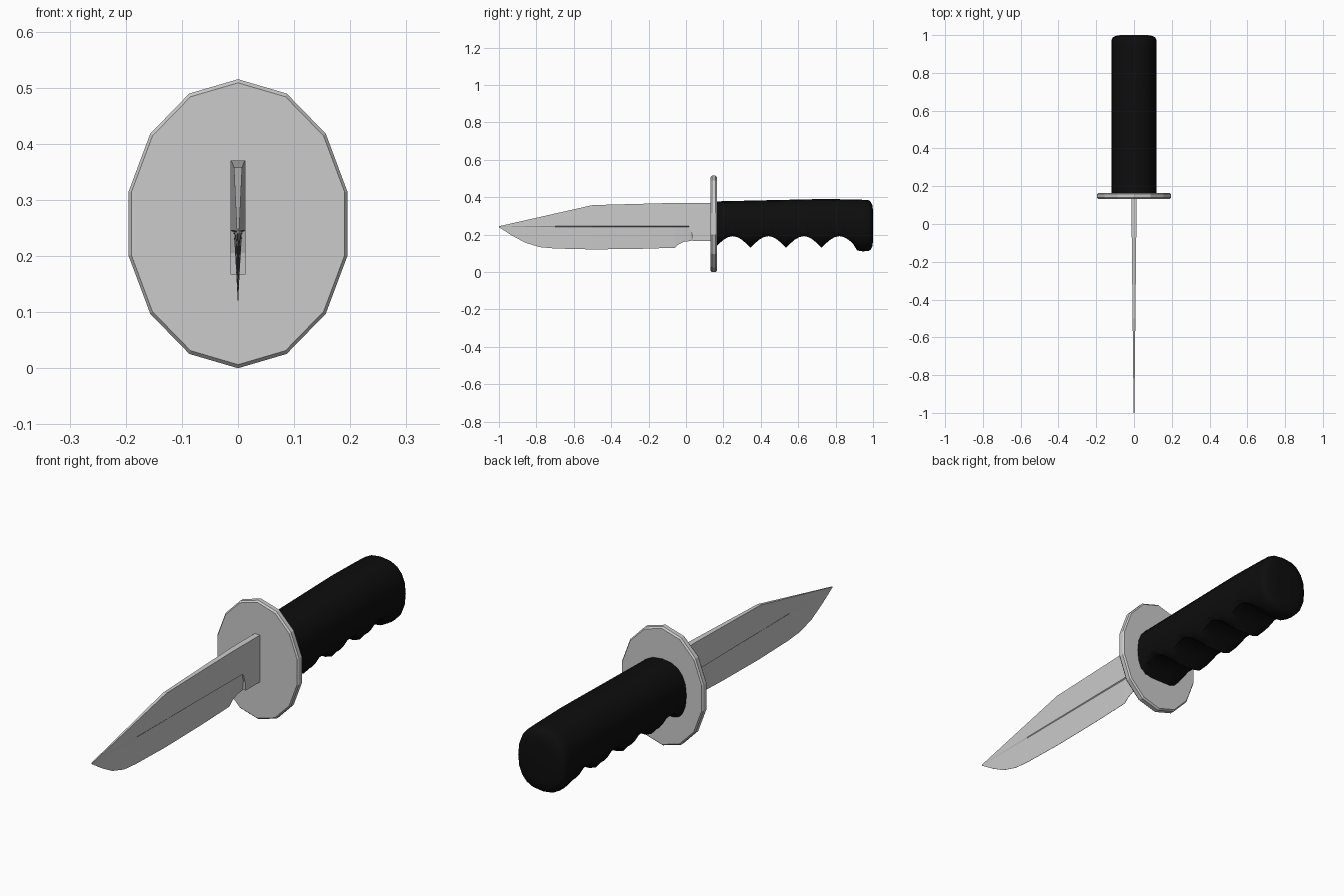
import bpy
import bmesh
import math

cube = bpy.data.objects.get("Cube")
if cube:
    bpy.data.objects.remove(cube, do_unlink=True)


def material(name, value, roughness):
    mat = bpy.data.materials.new(name)
    mat.use_nodes = True
    colour = (value, value, value, 1)
    mat.diffuse_color = colour
    bsdf = mat.node_tree.nodes["Principled BSDF"]
    bsdf.inputs["Base Color"].default_value = colour
    bsdf.inputs["Roughness"].default_value = roughness
    return mat


steel = material("steel grey", 0.6, 0.5)
rubber = material("grip black", 0.004, 0.7)


def loft(name, rings, mat):
    """Skin a list of equal-length point rings and cap both ends."""
    bm = bmesh.new()
    loops = [[bm.verts.new(p) for p in ring] for ring in rings]
    n = len(loops[0])
    for a, b in zip(loops, loops[1:]):
        for i in range(n):
            j = (i + 1) % n
            bm.faces.new((a[i], a[j], b[j], b[i]))
    bm.faces.new(loops[0])
    bm.faces.new(loops[-1])
    bmesh.ops.recalc_face_normals(bm, faces=bm.faces)
    mesh = bpy.data.meshes.new(name)
    bm.to_mesh(mesh)
    bm.free()
    mesh.materials.append(mat)
    obj = bpy.data.objects.new(name, mesh)
    bpy.context.collection.objects.link(obj)
    return obj


def interpolate(points, y):
    for (y0, z0), (y1, z1) in zip(points, points[1:]):
        if y <= y1:
            return z0 + (z1 - z0) * (y - y0) / (y1 - y0)
    return points[-1][1]


# Blade: thick spine half, small ledge at the ridge, then a hollow edge
spine = [(-1, 0.245), (-0.5, 0.358), (-0.05, 0.37), (0.15, 0.37)]
edge = [(-1, 0.24), (-0.93, 0.195), (-0.86, 0.157), (-0.78, 0.133),
        (-0.7, 0.126), (-0.5, 0.121), (-0.25, 0.124), (-0.06, 0.13),
        (-0.04, 0.148), (-0.01, 0.162), (0.03, 0.167)]


def blade_ring(y, bottom):
    top = interpolate(spine, y)
    w = 0.002 + 0.011 * min(1, (y + 1) / 1.03)
    ridge = bottom + (top - bottom) * 0.6 if y < -0.95 else 0.245
    half = [(w, top), (w, ridge), (w * 0.6, ridge - 0.003), (0.0006, bottom)]
    return [(x, y, z) for x, z in half] + [(-x, y, z) for x, z in reversed(half)]


loft("blade", [blade_ring(y, z) for y, z in edge], steel)

# Ricasso: full-thickness block with a curved front shoulder
shoulder = [(0.035, 0.167), (0.031, 0.205), (0.015, 0.248), (0.015, 0.37)]
outline = shoulder + [(0.15, 0.37), (0.15, 0.167)]
loft("ricasso", [[(x, y, z) for y, z in outline] for x in (-0.013, 0.013)], steel)


# Guard: oval disc with softened rim
def oval(y, scale):
    ring = []
    for i in range(14):
        a = math.tau * i / 14
        ring.append((0.2 * scale * math.sin(a), y, 0.2575 + 0.2575 * scale * math.cos(a)))
    return ring


loft("guard", [oval(0.132, 0.975), oval(0.139, 1), oval(0.158, 1), oval(0.165, 0.975)], steel)

# Grip: oval handle with four finger grooves and a rounded butt
grip_top = [(0.16, 0.378), (0.75, 0.391), (0.97, 0.386), (1, 0.38)]
grip_bottom = [(0.16, 0.118), (0.9, 0.118), (0.95, 0.11), (1, 0.115)]
FIRST, PITCH = 0.155, 0.19


def power(v, p):
    return math.copysign(abs(v) ** p, v)


def grip_ring(y, scale=1):
    top, bottom = interpolate(grip_top, y), interpolate(grip_bottom, y)
    mid, half = (top + bottom) / 2, (top - bottom) / 2
    floor = 0
    if y < FIRST + 4 * PITCH:
        floor = 0.13 + 0.062 * abs(math.sin(math.pi * (y - FIRST) / PITCH))
    ring = []
    for i in range(20):
        a = math.tau * i / 20
        x = 0.118 * scale * power(math.sin(a), 0.85)
        z = mid + half * scale * power(math.cos(a), 0.85)
        ring.append((x, y, max(z, floor)))
    return ring


stations = [FIRST + PITCH * i / 8 for i in range(33)]
rings = [grip_ring(y) for y in stations]
rings += [grip_ring(y, s) for y, s in ((0.945, 1), (0.975, 1), (0.988, 0.95), (0.996, 0.83), (1, 0.6))]
grip = loft("grip", rings, rubber)
bpy.ops.object.select_all(action="DESELECT")
grip.select_set(True)
bpy.context.view_layer.objects.active = grip
bpy.ops.object.shade_smooth_by_angle(angle=math.radians(40))
